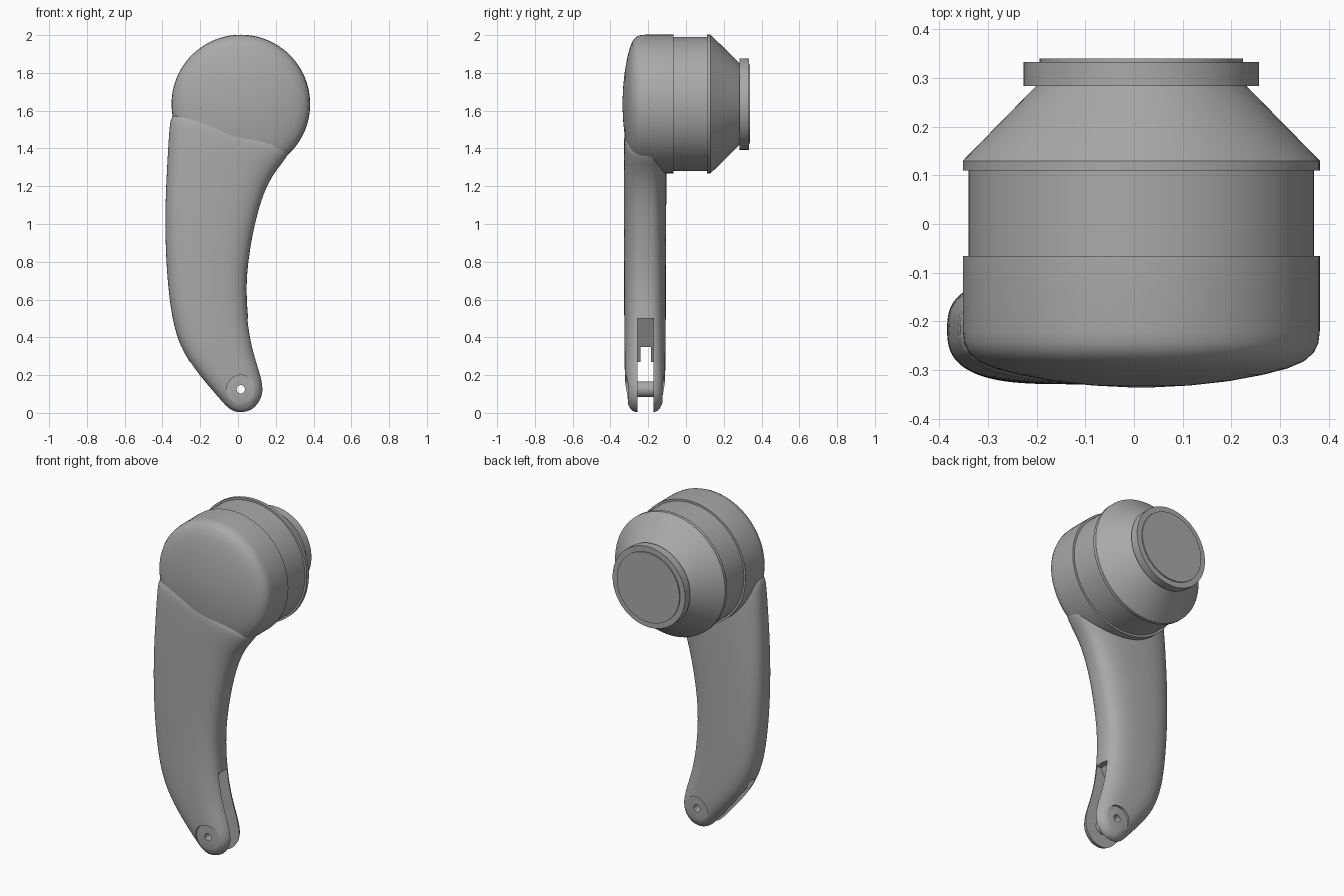
import bpy, bmesh
from math import sin, cos, pi, radians
from mathutils import Vector

if "Cube" in bpy.data.objects:
    bpy.data.objects.remove(bpy.data.objects["Cube"])

grey = bpy.data.materials.new("plain_grey")
grey.use_nodes = True
grey.diffuse_color = (0.4, 0.4, 0.4, 1)
grey.node_tree.nodes["Principled BSDF"].inputs["Base Color"].default_value = (0.4, 0.4, 0.4, 1)

AXIS_X, HEAD_Z, TIP_Z = 0.015, 1.635, 0.125
ARM_Y = -0.217


def finish(bm, name):
    bmesh.ops.recalc_face_normals(bm, faces=bm.faces)
    mesh = bpy.data.meshes.new(name)
    bm.to_mesh(mesh)
    bm.free()
    obj = bpy.data.objects.new(name, mesh)
    bpy.context.collection.objects.link(obj)
    mesh.materials.append(grey)
    return obj


def activate(obj):
    bpy.ops.object.select_all(action='DESELECT')
    obj.select_set(True)
    bpy.context.view_layer.objects.active = obj


def smooth(obj, angle=30):
    activate(obj)
    bpy.ops.object.shade_smooth_by_angle(angle=radians(angle))


def bridge(bm, a, b):
    for i in range(len(a)):
        j = (i + 1) % len(a)
        bm.faces.new((a[i], a[j], b[j], b[i]))


def lathe(name, profile, z, steps=96, tube=False):
    """Spin (radius, y) points about a front-to-back axis."""
    bm = bmesh.new()
    rings = [[bm.verts.new((AXIS_X + r * cos(2 * pi * k / steps), y,
                            z + r * sin(2 * pi * k / steps)))
              for k in range(steps)] for r, y in profile]
    for a, b in zip(rings, rings[1:]):
        bridge(bm, a, b)
    if tube:
        bridge(bm, rings[-1], rings[0])
    else:
        bm.faces.new(rings[0])
        bm.faces.new(rings[-1])
    return finish(bm, name)


def prism(name, outline, y0, y1):
    bm = bmesh.new()
    face = bm.faces.new([bm.verts.new((x, y0, z)) for x, z in outline])
    new = bmesh.ops.extrude_face_region(bm, geom=[face])["geom"]
    bmesh.ops.translate(bm, vec=(0, y1 - y0, 0),
                        verts=[v for v in new if isinstance(v, bmesh.types.BMVert)])
    return finish(bm, name)


def cut(obj, cutter):
    cutter.hide_render = True
    mod = obj.modifiers.new("cut", 'BOOLEAN')
    mod.operation, mod.solver, mod.object = 'DIFFERENCE', 'EXACT', cutter
    activate(obj)
    bpy.ops.object.modifier_apply(modifier=mod.name)
    bpy.data.objects.remove(cutter)


# Domed head shell
dome = [(0.02, -0.336), (0.1, -0.332), (0.18, -0.323), (0.25, -0.31), (0.3, -0.297),
        (0.335, -0.282), (0.355, -0.264), (0.364, -0.245), (0.367, -0.22), (0.367, -0.066)]
smooth(lathe("domed_head", dome, HEAD_Z))

# Drum, rim and tapered neck behind the head
smooth(lathe("drum", [(0.355, -0.08), (0.355, 0.112)], HEAD_Z))
smooth(lathe("rim_and_neck", [(0.367, 0.11), (0.367, 0.13), (0.215, 0.285)], HEAD_Z))
smooth(lathe("flange", [(0.242, 0.284), (0.242, 0.333)], HEAD_Z))
smooth(lathe("end_plate", [(0.209, 0.332), (0.209, 0.34)], HEAD_Z))

# Curved arm: left edge x, z, right edge x, z, half depth
sections = [
    (-0.345, 1.66, 0.29, 1.43, 0.106), (-0.362, 1.50, 0.26, 1.355, 0.112),
    (-0.368, 1.40, 0.19, 1.275, 0.113), (-0.377, 1.25, 0.135, 1.17, 0.113),
    (-0.385, 1.05, 0.09, 1.02, 0.113), (-0.381, 0.82, 0.053, 0.82, 0.112),
    (-0.363, 0.60, 0.040, 0.65, 0.111), (-0.332, 0.42, 0.055, 0.45, 0.11),
    (-0.27, 0.28, 0.085, 0.31, 0.109), (-0.17, 0.155, 0.122, 0.20, 0.107),
    (-0.087, 0.06, 0.135, 0.13, 0.102), (-0.06, 0.03, 0.127, 0.075, 0.092),
    (-0.03, 0.01, 0.09, 0.025, 0.076), (0.0, 0.001, 0.05, 0.005, 0.055)]


def squash(v, power=2 / 2.8):
    return abs(v) ** power * (1 if v > 0 else -1)


bm = bmesh.new()
rings = []
for lx, lz, rx, rz, depth in sections:
    left, right = Vector((lx, ARM_Y, lz)), Vector((rx, ARM_Y, rz))
    mid, half = (left + right) / 2, (right - left) / 2
    ring = []
    for k in range(32):
        a = 2 * pi * (k + 0.5) / 32
        ring.append(bm.verts.new(mid + half * squash(cos(a)) * 1.01
                                 + Vector((0, depth * squash(sin(a)), 0))))
    rings.append(ring)
for a, b in zip(rings, rings[1:]):
    bridge(bm, a, b)
bm.faces.new(rings[0])
bm.faces.new(rings[-1])
arm = finish(bm, "curved_arm")
sub = arm.modifiers.new("round", 'SUBSURF')
sub.levels = sub.render_levels = 2
activate(arm)
bpy.ops.object.modifier_apply(modifier=sub.name)

# Fork slot, its narrow outlet, pin hole and the flat seats around it
cut(arm, prism("slot_cutter", [(0.3, 0.5), (0.02, 0.5), (-0.1, 0.27), (-0.5, 0.27),
                               (-0.5, -0.1), (0.3, -0.1)], -0.257, -0.172))
cut(arm, prism("outlet_cutter", [(0.02, 0.35), (-0.5, 0.35), (-0.5, 0.2), (0.02, 0.2)],
               -0.24, -0.185))
cut(arm, lathe("hole_cutter", [(0.022, -0.5), (0.022, 0.0)], TIP_Z, 32))
for y0, y1 in ((-0.5, -0.308), (-0.125, 0.0)):
    cut(arm, lathe("seat_cutter", [(0.075, y0), (0.075, y1)], TIP_Z, 48))
smooth(arm, 35)

# Hollow pin sleeve between the fork prongs
smooth(lathe("pin_sleeve", [(0.042, -0.262), (0.042, -0.167), (0.022, -0.167),
                            (0.022, -0.262)], TIP_Z, 48, tube=True))
